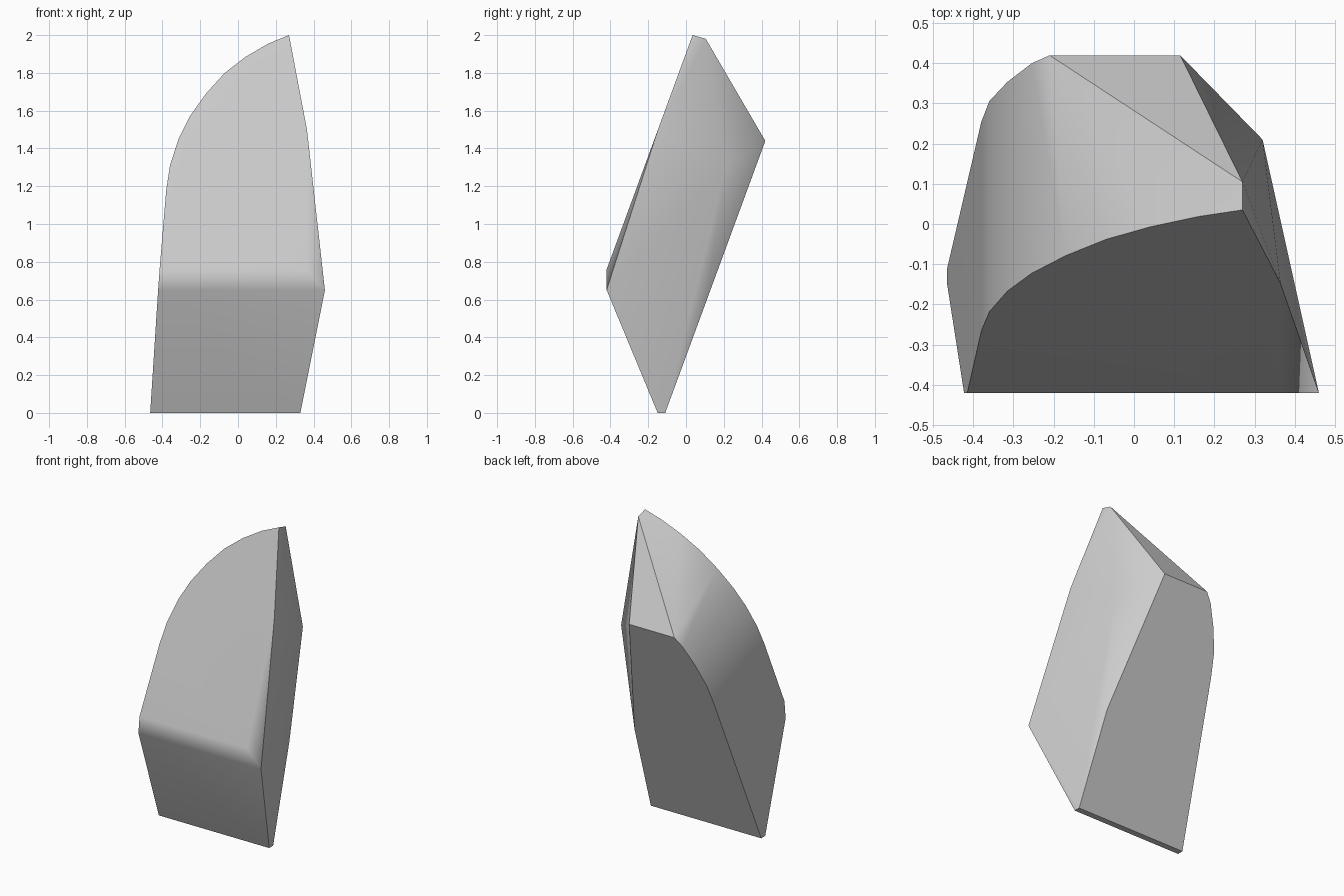
import bpy
import bmesh
import math

cube = bpy.data.objects.get("Cube")
if cube:
    bpy.data.objects.remove(cube, do_unlink=True)

stone = bpy.data.materials.new("stone_grey")
stone.use_nodes = True
colour = (0.6, 0.6, 0.6, 1)
stone.diffuse_color = colour
stone.node_tree.nodes["Principled BSDF"].inputs["Base Color"].default_value = colour


def on_front(x, z):
    """Point on the leaning upper front plane."""
    return (x, -0.42 + 0.367 * (z - 0.76), z)


def on_back(x, z):
    """Point on the overhanging back plane."""
    return (x, -0.11 + 0.368 * z, z)


# Rounded outline of the front face, from the left foot to the tip
front_outline = [(-0.415, 0.76), (-0.38, 1.18), (-0.36, 1.31), (-0.315, 1.45),
                 (-0.255, 1.57), (-0.17, 1.69), (-0.07, 1.8), (0.04, 1.885),
                 (0.16, 1.955), (0.27, 2.0), (0.365, 1.5), (0.36, 0.76)]
# Outline of the back face, from the base round to the other side
back_outline = [(-0.465, 0), (-0.38, 0.99), (-0.36, 1.13), (-0.315, 1.26),
                (-0.255, 1.385), (-0.21, 1.44), (0.115, 1.44),
                (0.296, 0.587), (0.33, 0)]

points = [on_front(x, z) for x, z in front_outline]
points += [on_back(x, z) for x, z in back_outline]
# Base front edge, front ridge, tip back and side corner
points += [(-0.465, -0.15, 0), (0.33, -0.15, 0),
           (-0.423, -0.42, 0.65), (0.46, -0.42, 0.65),
           (0.27, 0.105, 1.98), (0.32, 0.21, 1.3)]

bm = bmesh.new()
for p in points:
    bm.verts.new(p)
hull = bmesh.ops.convex_hull(bm, input=bm.verts)
loose = [v for v in bm.verts if not v.link_faces]
bmesh.ops.delete(bm, geom=loose, context='VERTS')
# Merge the triangles of each flat facet
bmesh.ops.dissolve_limit(bm, angle_limit=math.radians(1.5),
                         verts=bm.verts, edges=bm.edges)
bmesh.ops.recalc_face_normals(bm, faces=bm.faces)

mesh = bpy.data.meshes.new("stone_shard")
bm.to_mesh(mesh)
bm.free()
mesh.materials.append(stone)
shard = bpy.data.objects.new("stone_shard", mesh)
bpy.context.collection.objects.link(shard)

# Soft shading across shallow creases, crisp at the main edges
bpy.ops.object.select_all(action='DESELECT')
shard.select_set(True)
bpy.context.view_layer.objects.active = shard
bpy.ops.object.shade_smooth_by_angle(angle=math.radians(30))
weighted = shard.modifiers.new("weighted_normals", 'WEIGHTED_NORMAL')
weighted.keep_sharp = True
